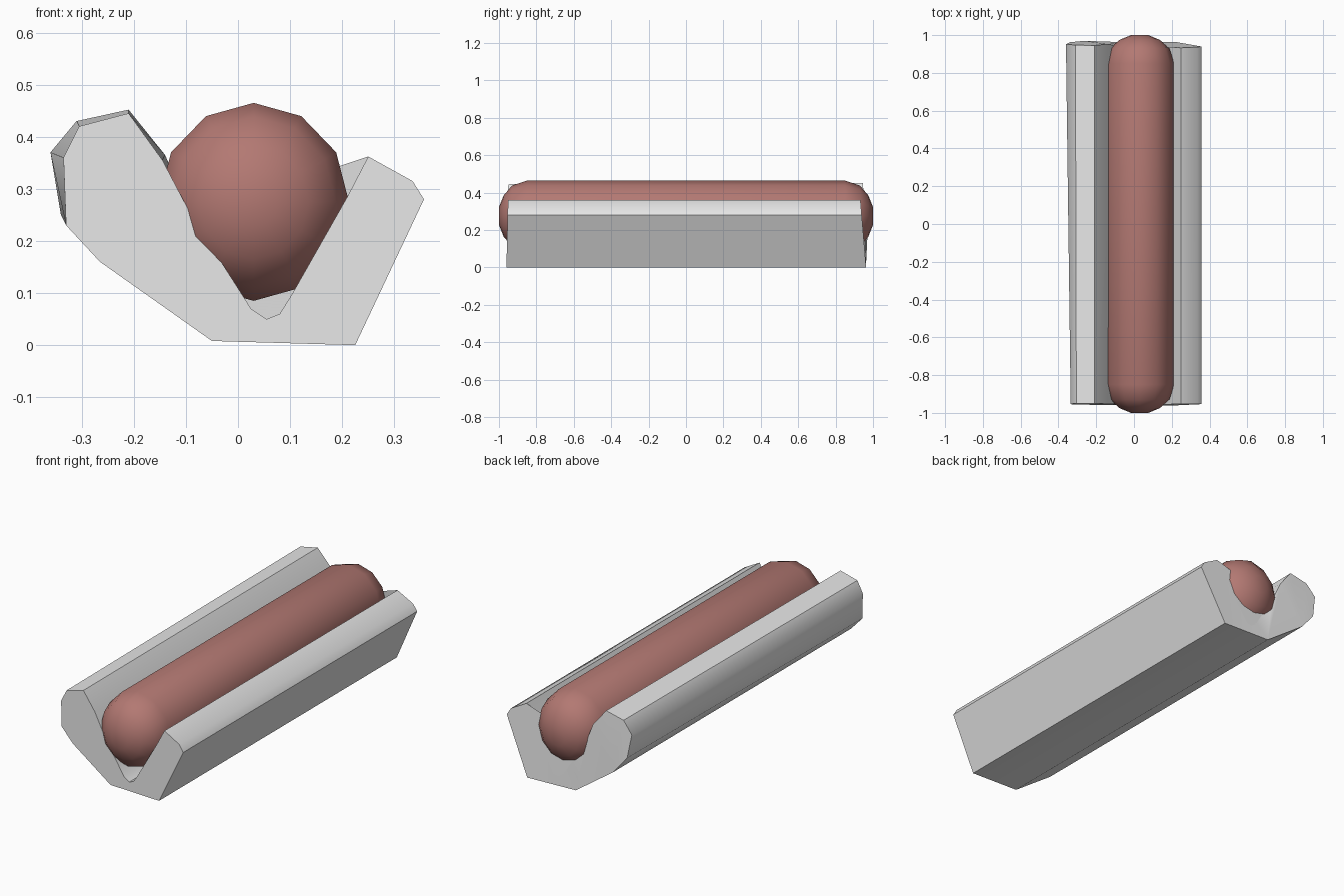
import bpy, bmesh, math

if "Cube" in bpy.data.objects:
    bpy.data.objects.remove(bpy.data.objects["Cube"])


def material(name, rgb):
    m = bpy.data.materials.new(name)
    m.diffuse_color = (*rgb, 1)
    m.use_nodes = True
    m.node_tree.nodes["Principled BSDF"].inputs["Base Color"].default_value = m.diffuse_color
    return m


def loft(name, rings, mat, angle):
    """Skin a list of equal-length point rings and cap both ends."""
    bm = bmesh.new()
    loops = [[bm.verts.new(p) for p in ring] for ring in rings]
    n = len(loops[0])
    for a, b in zip(loops, loops[1:]):
        for i in range(n):
            j = (i + 1) % n
            bm.faces.new((a[i], a[j], b[j], b[i]))
    caps = [bm.faces.new(loops[0]), bm.faces.new(loops[-1])]
    bmesh.ops.triangulate(bm, faces=caps)
    bmesh.ops.recalc_face_normals(bm, faces=bm.faces)
    mesh = bpy.data.meshes.new(name)
    bm.to_mesh(mesh)
    bm.free()
    mesh.materials.append(mat)
    obj = bpy.data.objects.new(name, mesh)
    bpy.context.collection.objects.link(obj)
    bpy.ops.object.select_all(action='DESELECT')
    obj.select_set(True)
    bpy.context.view_layer.objects.active = obj
    bpy.ops.object.shade_smooth_by_angle(angle=math.radians(angle))
    return obj


bun_grey = material("bun light grey", (0.8, 0.8, 0.8))
sausage_red = material("sausage dull red", (0.45, 0.19, 0.17))

# bun: V-shaped section, the left lip slightly wider at the back
front = [(-0.335, 0.36), (-0.305, 0.42), (-0.21, 0.445), (-0.145, 0.355),
         (-0.09, 0.25), (-0.01, 0.125), (0.025, 0.07), (0.055, 0.05),
         (0.08, 0.06), (0.105, 0.10), (0.21, 0.285), (0.25, 0.362),
         (0.335, 0.315), (0.357, 0.28), (0.225, 0.0), (-0.05, 0.008),
         (-0.265, 0.16), (-0.33, 0.23)]
back = list(front)
back[0], back[1], back[2], back[3] = (-0.36, 0.37), (-0.31, 0.43), (-0.21, 0.452), (-0.14, 0.365)
back[-1] = (-0.34, 0.25)
rings = [[(x, -0.96 + 0.01 * z / 0.45, z) for x, z in front],
         [(x, 0.963 - 0.03 * z / 0.36 + (0.02 if x < -0.1 else 0), z) for x, z in back]]
loft("bun", rings, bun_grey, 40)

# sausage: twelve-sided tube with rounded ends
profile = [(-1.0, 0.25), (-0.975, 0.58), (-0.93, 0.86), (-0.85, 1.0),
           (0.85, 1.0), (0.93, 0.86), (0.975, 0.58), (1.0, 0.25)]
rings = []
for y, r in profile:
    rings.append([(0.03 + 0.183 * r * math.sin(i * math.pi / 6), y,
                   0.275 + 0.19 * r * math.cos(i * math.pi / 6)) for i in range(12)])
loft("sausage", rings, sausage_red, 40)
